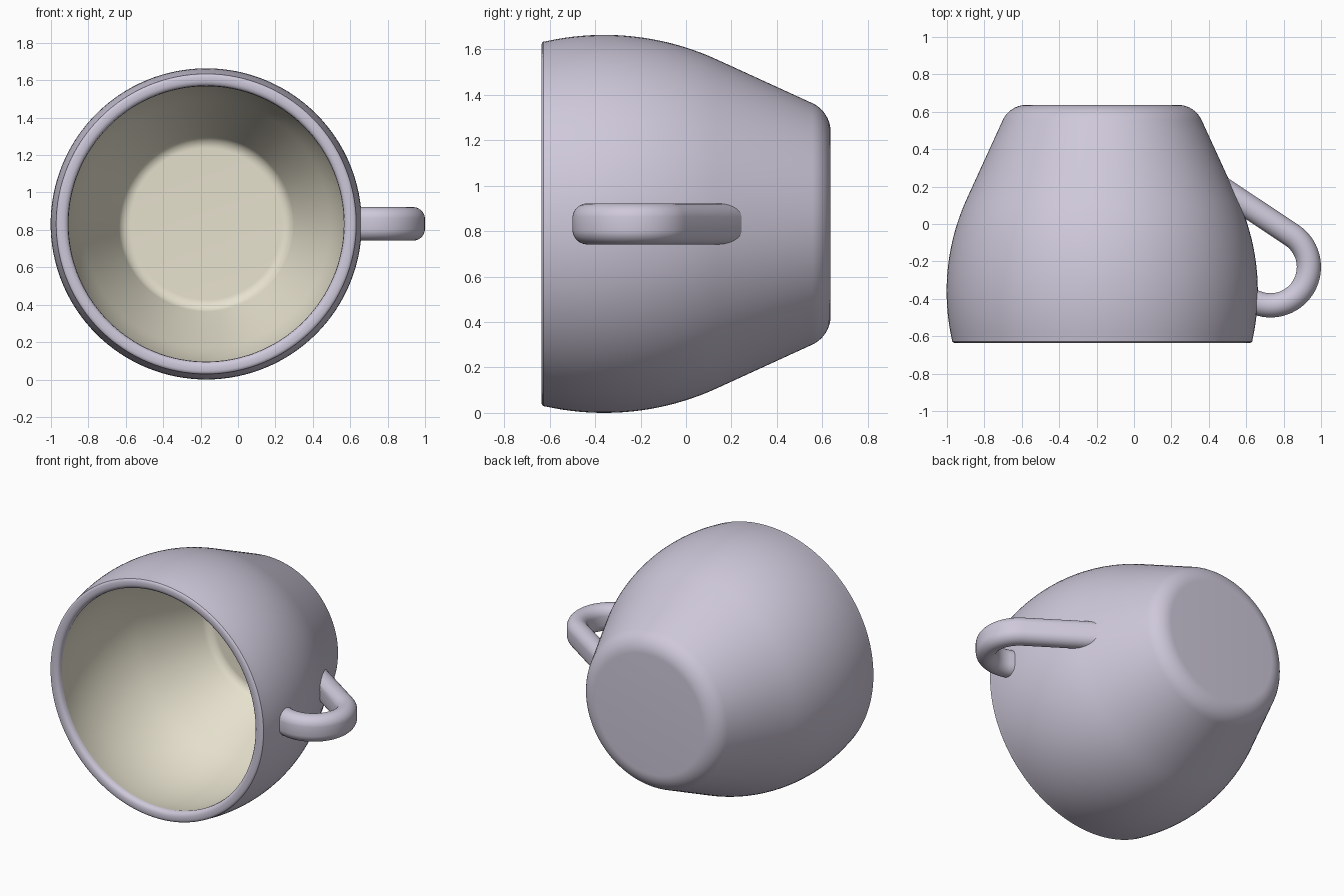
import bpy, bmesh
from math import sin, cos, radians, pi
from mathutils import Vector

if "Cube" in bpy.data.objects:
    bpy.data.objects.remove(bpy.data.objects["Cube"])

CX, CZ = -0.17, 0.832      # cup axis runs along y
BASE = 0.637


def material(name, rgb):
    m = bpy.data.materials.new(name)
    m.diffuse_color = (*rgb, 1)
    m.use_nodes = True
    m.node_tree.nodes["Principled BSDF"].inputs["Base Color"].default_value = m.diffuse_color
    return m


def finish(bm, name, mat):
    bmesh.ops.recalc_face_normals(bm, faces=bm.faces)
    me = bpy.data.meshes.new(name)
    bm.to_mesh(me)
    bm.free()
    ob = bpy.data.objects.new(name, me)
    bpy.context.collection.objects.link(ob)
    me.materials.append(mat)
    bpy.ops.object.select_all(action='DESELECT')
    ob.select_set(True)
    bpy.context.view_layer.objects.active = ob
    bpy.ops.object.shade_smooth_by_angle(angle=radians(35))
    return ob


def skin(bm, rings):
    for a, b in zip(rings, rings[1:]):
        n = len(a)
        for i in range(n):
            j = (i + 1) % n
            bm.faces.new((a[i], a[j], b[j], b[i]))


def wall_profile(t):
    """(y, radius) points of the cup wall, offset inward by t."""
    R, F, a1 = 1.19, 0.14, radians(24.6)
    a0 = -radians(12.4)
    y0, r0 = -0.36, 0.832 - R
    pts = []
    for i in range(21):                      # bulging side
        a = a0 + (a1 - a0) * i / 20
        pts.append((y0 + (R - t) * sin(a), r0 + (R - t) * cos(a)))
    y1, r1 = y0 + R * sin(a1), r0 + R * cos(a1)
    yc = BASE - F
    rc = r1 + (-F - (yc - y1) * sin(a1)) / cos(a1)
    for i in range(11):                      # rounded foot
        a = a1 + (pi / 2 - a1) * i / 10
        pts.append((yc + (F - t) * sin(a), rc + (F - t) * cos(a)))
    return pts


def lathe(name, profile, mat, n=128):
    bm = bmesh.new()
    rings = [[bm.verts.new((CX + r * cos(2 * pi * i / n), y, CZ + r * sin(2 * pi * i / n)))
              for i in range(n)] for y, r in profile]
    skin(bm, rings)
    bm.faces.new(rings[-1])                  # flat bottom disc
    return finish(bm, name, mat)


glaze = material("lavender_glaze", (0.62, 0.58, 0.70))
cream = material("cream_lining", (0.80, 0.76, 0.62))

# Cup: outside with rounded lip, and the lining inside
outer, inner = wall_profile(0), wall_profile(0.07)
ya, ra = inner[0]
yo, ro = outer[0]
lip = [(ya, ra), (-0.622, ra + 0.003), (-0.632, ra + 0.012), (-BASE, ra + 0.027),
       (-BASE, ro - 0.018), (-0.634, ro - 0.008), (-0.628, ro - 0.002)]
lathe("cup_shell", lip + outer, glaze)
lathe("cup_lining", inner, cream)

# Handle: oval tube around an arc, then straight to the wall
HC, HR, HT = Vector((0.73, -0.23)), 0.205, 0.065
sections = [(Vector((0.635, -0.412)), Vector((0, -0.067)))]
for i in range(33):
    a = radians(-105 + (56.3 + 105) * i / 32)
    d = Vector((cos(a), sin(a)))
    sections.append((HC + d * HR, d * HT))
sections.append((Vector((0.499, 0.17)), Vector((-0.051, 0.112))))

bm = bmesh.new()
rings = []
for c, h in sections:
    ring = []
    for i in range(32):
        a = 2 * pi * (i + 0.5) / 32
        p = c + h * cos(a)
        z = CZ + HT * sin(a) + (0.025 if sin(a) > 0 else -0.025)
        ring.append(bm.verts.new((p.x, p.y, z)))
    rings.append(ring)
skin(bm, rings)
bm.faces.new(rings[0])
bm.faces.new(rings[-1])
finish(bm, "handle", glaze)

# Lining faces the hollow of the cup
lining = bpy.data.objects["cup_lining"]
lining.data.flip_normals()
